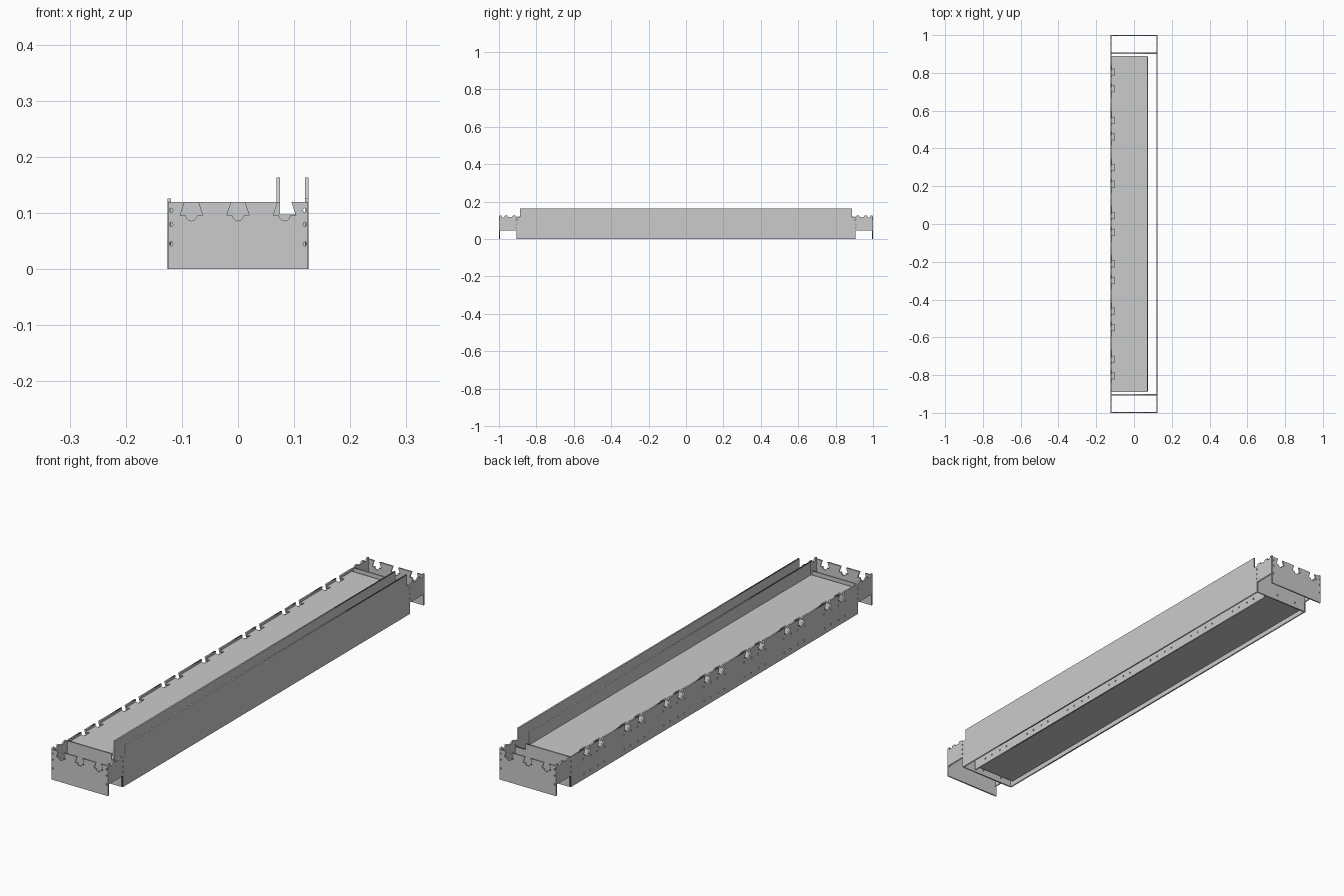
import bpy, math
from mathutils import Matrix

if "Cube" in bpy.data.objects:
    bpy.data.objects.remove(bpy.data.objects["Cube"])

T = 0.006  # sheet thickness
AXES = {
    'x': Matrix(((0, 0, 1), (1, 0, 0), (0, 1, 0))),
    'y': Matrix(((1, 0, 0), (0, 0, -1), (0, 1, 0))),
    'z': Matrix.Identity(3),
}


def plate(name, axis, pos, outline, holes=()):
    """Flat sheet cut from an outline with holes, facing the given axis."""
    cu = bpy.data.curves.new(name, 'CURVE')
    cu.dimensions = '2D'
    cu.fill_mode = 'BOTH'
    cu.extrude = T / 2
    for pts in [outline, *holes]:
        sp = cu.splines.new('POLY')
        sp.points.add(len(pts) - 1)
        for p, (u, v) in zip(sp.points, pts):
            p.co = (u, v, 0, 1)
        sp.use_cyclic_u = True
    tmp = bpy.data.objects.new(name + "_tmp", cu)
    bpy.context.collection.objects.link(tmp)
    bpy.context.view_layer.update()
    me = bpy.data.meshes.new_from_object(tmp.evaluated_get(bpy.context.evaluated_depsgraph_get()))
    bpy.data.objects.remove(tmp)
    me.transform(AXES[axis].to_4x4())
    ob = bpy.data.objects.new(name, me)
    bpy.context.collection.objects.link(ob)
    ob.location['xyz'.index(axis)] = pos
    return ob


def slot(u, v, a=0.003, b=0.004):
    return [(u + a * math.cos(i * math.pi / 4), v + b * math.sin(i * math.pi / 4)) for i in range(8)]


def dovetail(c, top=0.12):
    """Dovetail notch with a round relief, running left to right."""
    arc = [(c + 0.010 * math.cos(a), 0.096 - 0.010 * math.sin(a))
           for a in (math.pi * (1 - i / 6) for i in range(7))]
    return [(c - 0.012, top), (c - 0.020, 0.096), *arc, (c + 0.020, 0.096), (c + 0.012, top)]


def mirrored(half):
    """Complete a left half outline (bottom centre to top centre) by mirroring."""
    return half + [(-u, v) for u, v in reversed(half)]


# Raised fingers on the end section of both long sides
def end_steps():
    return [(-0.997, 0.045), (-0.997, 0.126), (-0.987, 0.126), (-0.984, 0.116), (-0.972, 0.116),
            (-0.968, 0.125), (-0.955, 0.125), (-0.951, 0.118), (-0.930, 0.118),
            (-0.926, 0.125), (-0.912, 0.125), (-0.908, 0.118)]


end_slots = [slot(s * 0.905, z) for s in (-1, 1) for z in (0.060, 0.080, 0.102)]
notch_ys = sorted(c + d for c in (-0.76, -0.505, -0.255, 0, 0.255, 0.505, 0.76) for d in (-0.044, 0.044))
low_slots = [slot(c + d, 0.022) for c in notch_ys for d in (-0.02, 0.02)]

# Tall front side
plate("right_side", 'x', 0.1225,
      mirrored([(-0.905, 0), (-0.905, 0.045), *end_steps(), (-0.888, 0.118), (-0.888, 0.163)]),
      end_slots)

# Low back side with dovetail notches
left = [(-0.905, 0), (-0.905, 0.045), *end_steps(), (-0.89, 0.12)]
for c in notch_ys:
    left += dovetail(c)
left += [(-u, v) for u, v in reversed(left[:15])]
upper_slots = [slot(c + d, 0.080) for c in notch_ys for d in (-0.024, 0.024)]
plate("left_side", 'x', -0.1225, left, end_slots + low_slots + upper_slots)

# Inner long wall
plate("inner_wall", 'x', 0.072,
      [(-0.888, 0), (0.888, 0), (0.888, 0.163), (-0.888, 0.163)], low_slots)

# Top deck with edge pockets, and bottom deck
deck = [(0.069, -0.89), (0.069, 0.89), (-0.120, 0.89)]
for c in reversed(notch_ys):
    deck += [(-0.120, c + 0.012), (-0.104, c + 0.018), (-0.104, c - 0.018), (-0.120, c - 0.012)]
deck.append((-0.120, -0.89))
plate("top_deck", 'z', 0.108, deck)
plate("bottom_deck", 'z', 0.022, [(0.069, -0.89), (0.069, 0.89), (-0.120, 0.89), (-0.120, -0.89)])

# Outer and inner end plates
for side, s in (("front", -1), ("back", 1)):
    outline = [(0.125, 0), (-0.125, 0), (-0.125, 0.12)]
    for c in (-0.083, 0, 0.083):
        outline += dovetail(c)
    outline.append((0.125, 0.12))
    plate(side + "_end", 'y', s * 0.997, outline,
          [slot(e * 0.119, z) for e in (-1, 1) for z in (0.045, 0.080, 0.105)])
    plate(side + "_inner_end", 'y', s * 0.904,
          [(0.120, 0), (-0.120, 0), (-0.120, 0.12), (0.075, 0.12), (0.075, 0.097), (0.120, 0.097)],
          [slot(x, 0.022) for x in (-0.07, 0.02)])
